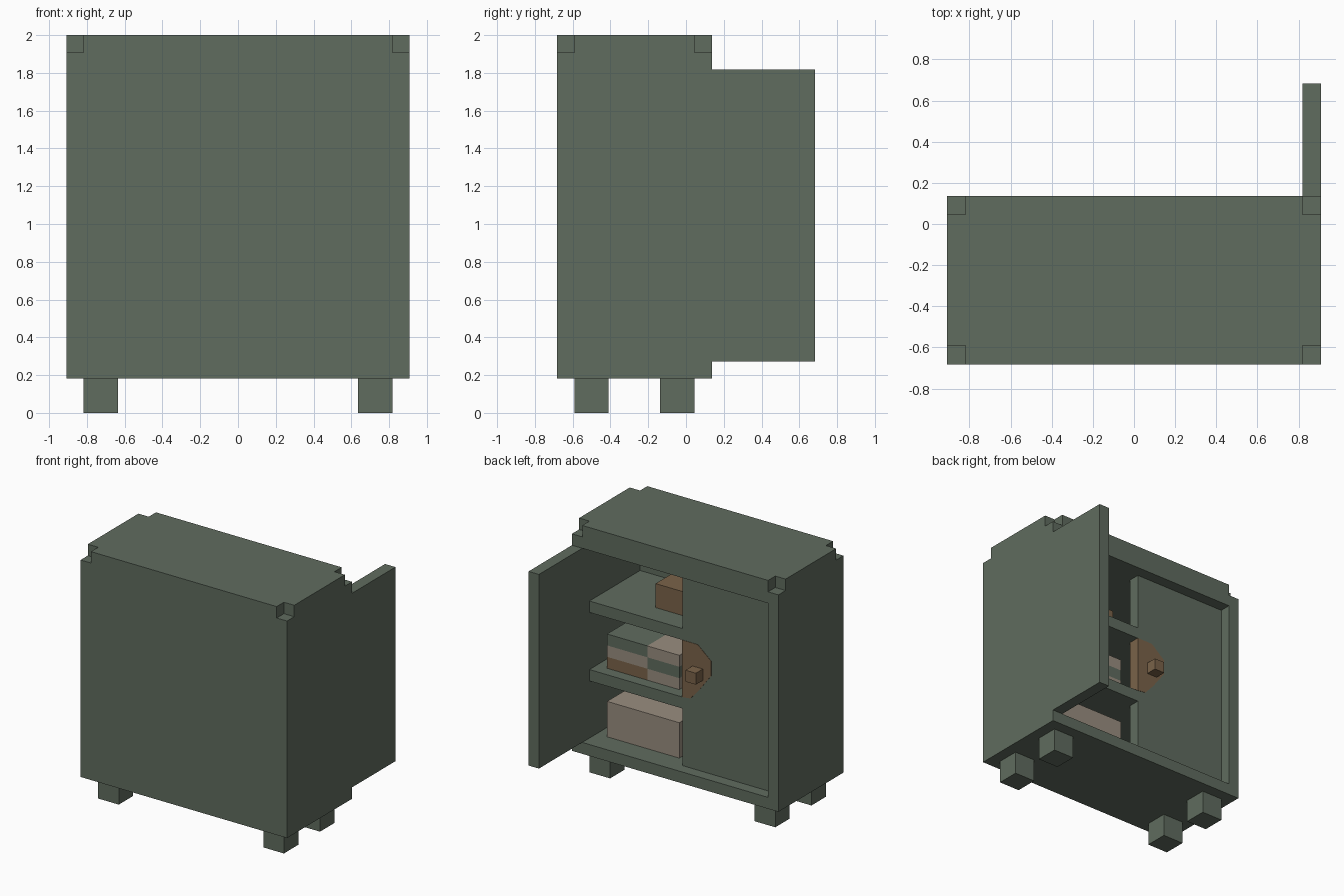
import bpy
import bmesh

U = 1 / 11  # one building block

old = bpy.data.objects.get("Cube")
if old:
    bpy.data.objects.remove(old, do_unlink=True)


def material(name, rgb):
    mat = bpy.data.materials.new(name)
    mat.use_nodes = True
    color = (*rgb, 1)
    mat.diffuse_color = color
    mat.node_tree.nodes["Principled BSDF"].inputs["Base Color"].default_value = color
    return mat


GREEN = material("grey_green", (0.117, 0.15, 0.114))
BROWN = material("brown", (0.195, 0.125, 0.067))
TAN = material("pale_tan", (0.32, 0.27, 0.215))


def add_box(bm, xs, ys, zs):
    """Add a box given its ranges in blocks."""
    verts = bmesh.ops.create_cube(bm, size=1)["verts"]
    for v in verts:
        for i, (lo, hi) in enumerate((xs, ys, zs)):
            v.co[i] = (lo if v.co[i] < 0 else hi) * U


def finish(name, bm, mat):
    bmesh.ops.recalc_face_normals(bm, faces=bm.faces)
    mesh = bpy.data.meshes.new(name)
    bm.to_mesh(mesh)
    bm.free()
    mesh.materials.append(mat)
    obj = bpy.data.objects.new(name, mesh)
    bpy.context.collection.objects.link(obj)
    return obj


def box(name, xs, ys, zs, mat=GREEN):
    bm = bmesh.new()
    add_box(bm, xs, ys, zs)
    return finish(name, bm, mat)


def prism(name, points, offset, mat):
    """Extrude a flat outline, given in blocks, by an offset."""
    bm = bmesh.new()
    face = bm.faces.new([bm.verts.new([c * U for c in p]) for p in points])
    geom = bmesh.ops.extrude_face_region(bm, geom=[face])["geom"]
    moved = [g for g in geom if isinstance(g, bmesh.types.BMVert)]
    bmesh.ops.translate(bm, verts=moved, vec=[c * U for c in offset])
    return finish(name, bm, mat)


# Cabinet shell: solid block, hollowed from the back, with notched top corners
shell = box("cabinet_shell", (-10, 10), (-7.5, 1.5), (2, 22))
bm = bmesh.new()
add_box(bm, (-9, 9), (-6.5, 3), (3, 20))
for xs in ((-11, -9), (9, 11)):
    for ys in ((-9, -6.5), (0.5, 3)):
        add_box(bm, xs, ys, (21, 23))
cutter = finish("shell_cutter", bm, GREEN)
cutter.hide_render = True
cut = shell.modifiers.new("hollow", "BOOLEAN")
cut.operation = "DIFFERENCE"
cut.solver = "EXACT"
cut.object = cutter
bpy.context.view_layer.objects.active = shell
bpy.ops.object.modifier_apply(modifier=cut.name)
bpy.data.objects.remove(cutter, do_unlink=True)

# Legs
for side, xs in (("right", (-9, -7)), ("left", (7, 9))):
    for end, ys in (("front", (-6.5, -4.5)), ("back", (-1.5, 0.5))):
        box(f"{end}_{side}_leg", xs, ys, (0, 2))

# Doors: one closed and recessed, one swung open
box("closed_door", (-9, 0), (-0.5, 0.5), (3, 20))
box("open_door", (9, 10), (1.5, 7.5), (3, 20))

# Shelves, stepped back behind the closed door
for name, z in (("lower_shelf", 8), ("upper_shelf", 14)):
    outline = [(9, -6.5), (9, 0.5), (0, 0.5), (0, -0.5), (-9, -0.5), (-9, -6.5)]
    prism(name, [(x, y, z) for x, y in outline], (0, 0, 1), GREEN)

# Door knob and the worn brown patch around it
box("door_knob", (-2, -1), (0.5, 1.5), (11, 12), BROWN)
patch = [(0, 14), (-1.5, 14), (-2.8, 12.9), (-2.8, 11.6), (-1.6, 10), (-0.8, 9.1), (0, 9)]
prism("door_patch", [(x, 0.5, z) for x, z in patch], (0, 0.03, 0), BROWN)
box("door_edge_patch", (0, 0.03), (-0.5, 0.53), (9, 14), BROWN)

# Stored items
box("bottom_box", (1, 8), (-6, -0.5), (3, 6.1), TAN)
box("top_box", (1, 4), (-4.5, -1.5), (15, 17.1), BROWN)
stacks = (((4.1, 8), (BROWN, TAN, GREEN)), ((1, 4.1), (TAN, GREEN, TAN)))
for s, (xs, layers) in enumerate(stacks):
    for i, mat in enumerate(layers):
        box(f"stack_{s + 1}_layer_{i + 1}", xs, (-6, -0.5), (9 + i, 10 + i), mat)
